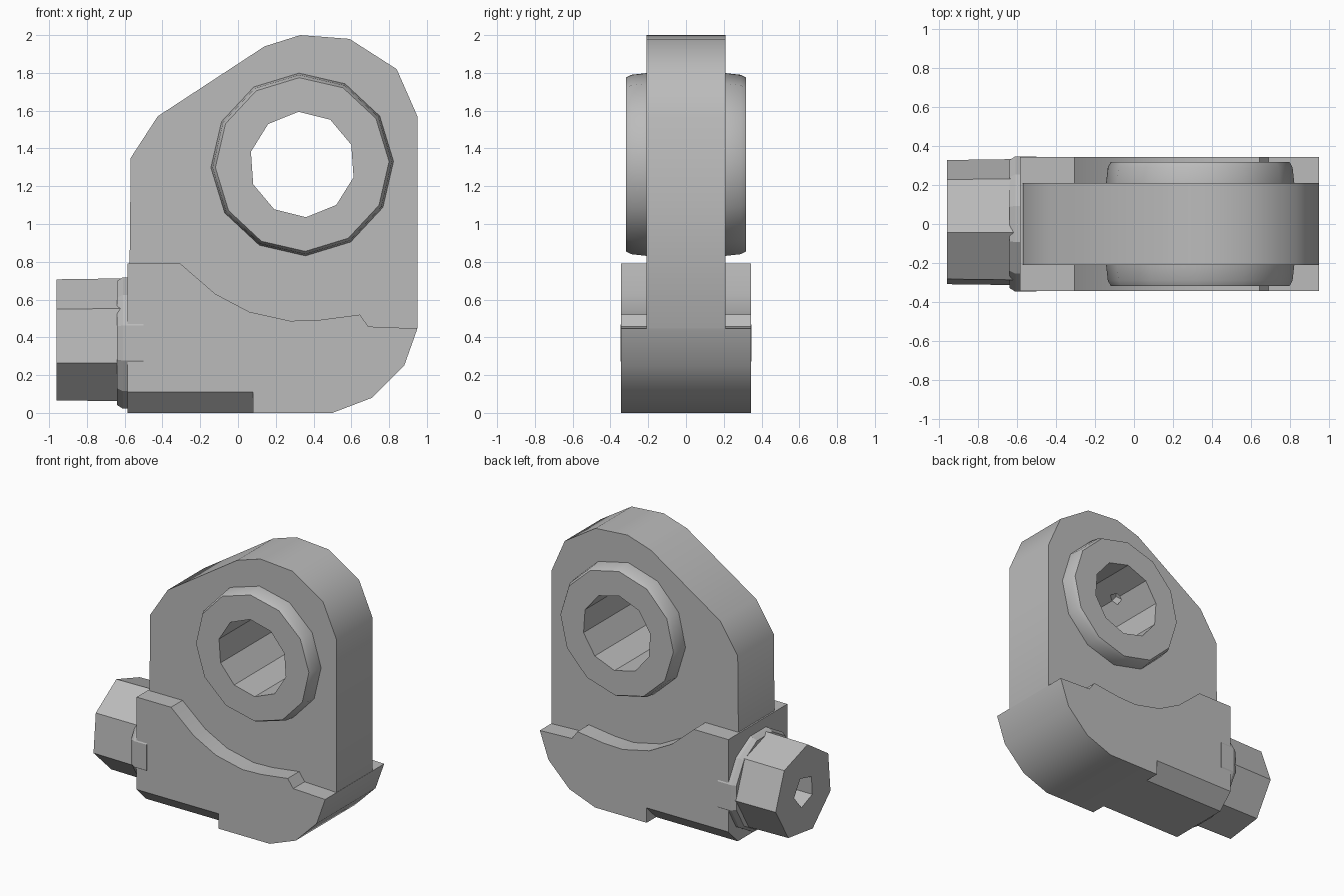
import bpy, bmesh, math
from mathutils import Vector

cube = bpy.data.objects.get("Cube")
if cube:
    bpy.data.objects.remove(cube, do_unlink=True)

grey = bpy.data.materials.new("cast grey")
grey.use_nodes = True
colour = (0.5, 0.5, 0.5, 1)
grey.diffuse_color = colour
grey.node_tree.nodes["Principled BSDF"].inputs["Base Color"].default_value = colour


def loft(name, loops):
    """Skin matching loops of points and cap both ends."""
    bm = bmesh.new()
    rows = [[bm.verts.new(p) for p in loop] for loop in loops]
    count = len(rows[0])
    for a, b in zip(rows, rows[1:]):
        for i in range(count):
            j = (i + 1) % count
            bm.faces.new((a[i], a[j], b[j], b[i]))
    bm.faces.new(rows[0])
    bm.faces.new(rows[-1])
    bmesh.ops.recalc_face_normals(bm, faces=bm.faces)
    mesh = bpy.data.meshes.new(name)
    bm.to_mesh(mesh)
    bm.free()
    mesh.materials.append(grey)
    obj = bpy.data.objects.new(name, mesh)
    bpy.context.collection.objects.link(obj)
    return obj


def slab(name, outline, half):
    """Extrude an x-z outline evenly to both sides."""
    return loft(name, [[(x, y, z) for x, z in outline] for y in (-half, half)])


def turned(name, rings, sides, centre, axis, phase=0):
    """Stack regular polygons, given as (radius, distance), along an axis."""
    axis = Vector(axis).normalized()
    u = Vector((0, -1, 0)) if abs(axis.y) < 0.5 else Vector((1, 0, 0))
    v = u.cross(axis)
    if v.z < 0:
        v = -v
    angles = [math.radians(phase) + math.tau * i / sides for i in range(sides)]
    return loft(name, [[Vector(centre) + axis * d + (u * math.cos(a) + v * math.sin(a)) * r
                        for a in angles] for r, d in rings])


def cut(target, cutter):
    """Subtract the cutter, then discard it."""
    cutter.hide_render = True
    mod = target.modifiers.new("cut", 'BOOLEAN')
    mod.operation = 'DIFFERENCE'
    mod.solver = 'EXACT'
    mod.object = cutter
    bpy.context.view_layer.objects.active = target
    bpy.ops.object.modifier_apply(modifier=mod.name)
    bpy.data.objects.remove(cutter, do_unlink=True)


EYE = (0.34, 0, 1.315)
Y = (0, 1, 0)
X = (1, 0, 0)

# Upright lug plate
plate = slab("lug_plate", [
    (-0.58, 0.2), (-0.568, 1.35), (-0.425, 1.57), (0.14, 1.94), (0.33, 2.0),
    (0.59, 1.98), (0.84, 1.82), (0.95, 1.57), (0.95, 0.45), (0.8, 0.2)], 0.21)
cut(plate, turned("plate_cutter", [(0.38, -1), (0.38, 1)], 12, EYE, Y))

# Wide foot with a scooped top edge
base = slab("foot", [
    (-0.585, 0), (-0.585, 0.79), (-0.305, 0.79), (-0.12, 0.63), (0.06, 0.535),
    (0.275, 0.487), (0.43, 0.492), (0.645, 0.52), (0.69, 0.457), (0.95, 0.447),
    (0.88, 0.25), (0.71, 0.08), (0.5, 0)], 0.343)

# Chamfers along the lower edges, ending in a step
for side in (-1, 1):
    wedge = [(side * 0.343 - side * 0.12, -0.01), (side * 0.36, -0.01), (side * 0.36, 0.127)]
    cut(base, loft("chamfer_cutter", [[(x, y, z) for y, z in wedge] for x in (-0.8, 0.08)]))

# Bearing ring with softened rims, bored through
ring = turned("bearing_ring", [
    (0.46, -0.318), (0.475, -0.29), (0.485, -0.2), (0.485, 0.2), (0.475, 0.29), (0.46, 0.318)],
    12, EYE, Y, 2)
cut(ring, turned("bore_cutter", [(0.28, -1), (0.28, 1)], 10, EYE, Y, 22))

# Small oil hole in the upper wall of the bore
cut(ring, turned("oil_cutter", [(0.045, 0), (0.045, 0.34)], 5, EYE, (-0.64, 0, 0.77)))

# Side fitting: collar and seven-sided nut with a socket
turned("collar", [(0.34, -0.64), (0.36, -0.61), (0.36, -0.5)], 12, (0, 0, 0.37), X, 15)
nut = turned("nut", [(0.33, -0.96), (0.335, -0.6)], 7, (0, 0, 0.38), X, 31)
cut(nut, turned("socket_cutter", [(0.115, -1.1), (0.115, -0.68)], 5, (0, 0, 0.38), X, 40))

# Smooth the rounded runs, keep the corners crisp
for obj in (plate, base, ring):
    bpy.ops.object.select_all(action='DESELECT')
    obj.select_set(True)
    bpy.context.view_layer.objects.active = obj
    bpy.ops.object.shade_smooth_by_angle(angle=math.radians(35))
